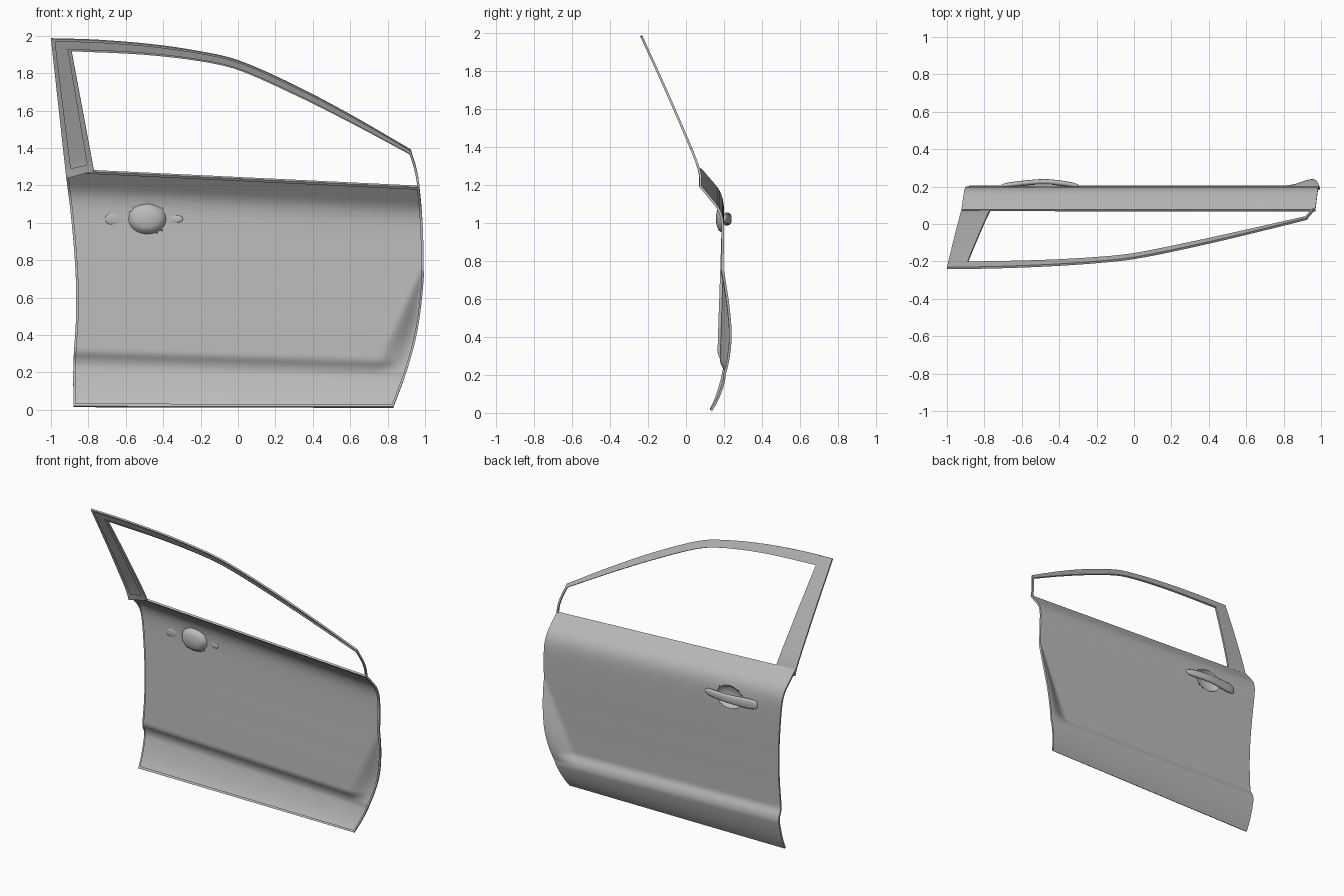
import bpy, bmesh, math

if "Cube" in bpy.data.objects:
    bpy.data.objects.remove(bpy.data.objects["Cube"])

paint = bpy.data.materials.new("grey_paint")
paint.use_nodes = True
GREY = (0.5, 0.5, 0.5, 1)
paint.diffuse_color = GREY
paint.node_tree.nodes["Principled BSDF"].inputs["Base Color"].default_value = GREY


def curve(points, t):
    """Smooth cubic interpolation through (position, value) points."""
    t = min(max(t, points[0][0]), points[-1][0])
    n = len(points)

    def slope(k):
        (a, fa), (b, fb) = points[max(k - 1, 0)], points[min(k + 1, n - 1)]
        return (fb - fa) / (b - a)

    i = next(k for k in range(n - 1) if t <= points[k + 1][0])
    (a, fa), (b, fb) = points[i], points[i + 1]
    h, s = b - a, (t - a) / (b - a)
    return (fa * (1 + 2 * s) * (1 - s) ** 2 + fb * s * s * (3 - 2 * s)
            + h * s * (1 - s) * (slope(i) * (1 - s) - slope(i + 1) * s))


def mix(a, b, t):
    return a + (b - a) * t


def finish(name, bm, angle=35):
    mesh = bpy.data.meshes.new(name)
    bm.to_mesh(mesh)
    bm.free()
    mesh.materials.append(paint)
    obj = bpy.data.objects.new(name, mesh)
    bpy.context.collection.objects.link(obj)
    bpy.ops.object.select_all(action="DESELECT")
    obj.select_set(True)
    bpy.context.view_layer.objects.active = obj
    bpy.ops.object.shade_smooth_by_angle(angle=math.radians(angle))
    return obj


def grid(rows):
    """Sheet of quads through rows of points."""
    bm = bmesh.new()
    v = [[bm.verts.new(p) for p in row] for row in rows]
    for lo, hi in zip(v, v[1:]):
        for i in range(len(lo) - 1):
            bm.faces.new((lo[i], hi[i], hi[i + 1], lo[i + 1]))
    bm.normal_update()
    return bm


def add_hem(bm, depth):
    """Fold the border of a sheet inwards as a narrow return flange."""
    edges = [e for e in bm.edges if e.is_boundary]
    border = {v for e in edges for v in e.verts}
    faces = [f for f in bm.faces if any(v in border for v in f.verts)]
    inner = {v: bm.verts.new(v.co - v.normal * depth)
             for v in {v for f in faces for v in f.verts}}
    for f in faces:
        bm.faces.new([inner[v] for v in reversed(f.verts)])
    for e in edges:
        loop = e.link_loops[0]
        a, b = loop.vert, loop.link_loop_next.vert
        bm.faces.new((b, a, inner[a], inner[b]))


# Outline and section curves of the door
FRONT_EDGE = [(0.01, 0.83), (0.2, 0.9), (0.4, 0.953), (0.6, 0.981), (0.8, 0.991),
              (1.0, 0.987), (1.2, 0.97), (1.3, 0.952), (1.385, 0.925)]
REAR_EDGE = [(0.01, -0.88), (0.25, -0.88), (0.5, -0.866), (0.7, -0.867),
             (0.9, -0.88), (1.1, -0.9), (1.3, -0.924)]
SECTION = [(0.012, 0.137), (0.06, 0.162), (0.12, 0.185), (0.18, 0.202), (0.21, 0.207),
           (0.245, 0.2), (0.285, 0.181), (0.33, 0.18), (0.6, 0.189), (0.9, 0.199),
           (1.02, 0.2), (1.08, 0.193), (1.13, 0.173), (1.19, 0.125), (1.245, 0.078)]
SLANT = [(0.01, 0.002), (0.2, 0.03), (0.3, 0.03), (1.05, 0.05), (1.245, 0.048)]
FLARE = [(0.18, 0.202), (0.27, 0.226), (0.4, 0.24), (0.55, 0.23), (0.75, 0.2)]
HANDLE_X, HANDLE_Z = -0.485, 1.02


def panel_point(u, level):
    slant = curve(SLANT, level)
    x = mix(curve(REAR_EDGE, level + slant * 0.9), curve(FRONT_EDGE, level - slant * 0.9), u)
    z = level - slant * x
    y = curve(SECTION, level)
    # wheel arch flare at the lower front corner
    if 0.18 < z < 0.75:
        start = mix(0.72, 0.98, (z - 0.22) / 0.53)
        edge = curve(FRONT_EDGE, z)
        s = min(max((x - start) / max(edge - start, 0.02), 0), 1)
        y = mix(y, max(y, curve(FLARE, z)), s * s * (3 - 2 * s))
    # finger dish behind the handle
    dx, dz = (x - HANDLE_X) / 0.1, (z - HANDLE_Z) / 0.08
    r = math.hypot(dx, dz)
    if abs(r - 1) < 0.09:
        x, z = HANDLE_X + dx / r * 0.1, HANDLE_Z + dz / r * 0.08
    elif r < 1:
        y -= 0.043 * math.sqrt(1 - r * r)
    return x, y, z


# Door skin
HEM = 0.013
COLS, ROWS = 130, 90
us = [0] + [mix(HEM / 1.85, 1 - HEM / 1.85, i / COLS) for i in range(COLS + 1)] + [1]
levels = [0.012] + [mix(0.012 + HEM, 1.245 - HEM, i / ROWS) for i in range(ROWS + 1)] + [1.245]
bm = grid([[panel_point(u, lv) for u in us] for lv in levels])
add_hem(bm, 0.013)
finish("door_skin", bm)

# Window frame: rear pillar, roof rail and thin front strip in one sweep
LEAN = [(1.19, 0.083), (1.25, 0.081), (1.29, 0.072), (1.385, 0.036), (1.7, -0.1), (1.99, -0.232)]
RAIL_TOP = [(-1, 1.987), (-0.75, 1.979), (-0.45, 1.954), (-0.2, 1.917), (0, 1.87),
            (0.3, 1.738), (0.6, 1.58), (0.925, 1.392)]
RAIL_LOW = [(-0.89, 1.922), (-0.5, 1.903), (-0.2, 1.868), (0, 1.822),
            (0.3, 1.69), (0.6, 1.54), (0.913, 1.373)]
pairs = []
for i in range(16):
    t = i / 16
    pairs.append(((mix(-0.918, -1, t), mix(1.24, 1.987, t)),
                  (mix(-0.77, -0.89, t), mix(1.28, 1.922, t))))
for i in range(49):
    a, b = mix(-1, 0.925, i / 48), mix(-0.89, 0.913, i / 48)
    pairs.append(((a, curve(RAIL_TOP, a)), (b, curve(RAIL_LOW, b))))
for i in range(1, 13):
    z = mix(1.385, 1.195, i / 12)
    x = curve(FRONT_EDGE, z)
    pairs.append(((x, z), (x - 0.012, z - 0.003)))
rows = []
for (xa, za), (xb, zb) in pairs:
    row = []
    for f in (0, 0.2, 0.8, 1):
        z = mix(za, zb, f)
        row.append((mix(xa, xb, f), curve(LEAN, z), z))
    rows.append(row)
bm = grid(rows)
add_hem(bm, 0.012)
finish("window_frame", bm)

# Pull handle: rounded bar bowed outwards, thicker at the rear
HANDLE_MID = [(-0.71, 0.204), (-0.6, 0.217), (-0.48, 0.226), (-0.38, 0.217), (-0.295, 0.203)]
HANDLE_HALF = [(-0.71, 0.036), (-0.6, 0.034), (-0.48, 0.029), (-0.38, 0.026), (-0.295, 0.023)]
SIDES, STEPS = 20, 36
bm = bmesh.new()
rings = []
for i in range(STEPS + 1):
    s = -math.cos(math.pi * i / STEPS)
    x = mix(-0.71, -0.295, (s + 1) / 2)
    taper = max(1 - abs(s) ** 10, 0.0) ** 0.5 * 0.85 + 0.15
    ring = []
    for k in range(SIDES):
        a = 2 * math.pi * k / SIDES
        c, d = math.cos(a), math.sin(a)
        ring.append(bm.verts.new((
            x, curve(HANDLE_MID, x) + 0.014 * taper * math.copysign(abs(c) ** 0.8, c),
            HANDLE_Z + curve(HANDLE_HALF, x) * taper * math.copysign(abs(d) ** 0.8, d))))
    rings.append(ring)
for lo, hi in zip(rings, rings[1:]):
    for k in range(SIDES):
        n = (k + 1) % SIDES
        bm.faces.new((lo[k], lo[n], hi[n], hi[k]))
bm.faces.new(rings[0])
bm.faces.new(rings[-1])
bmesh.ops.recalc_face_normals(bm, faces=bm.faces)
finish("pull_handle", bm, 50)
